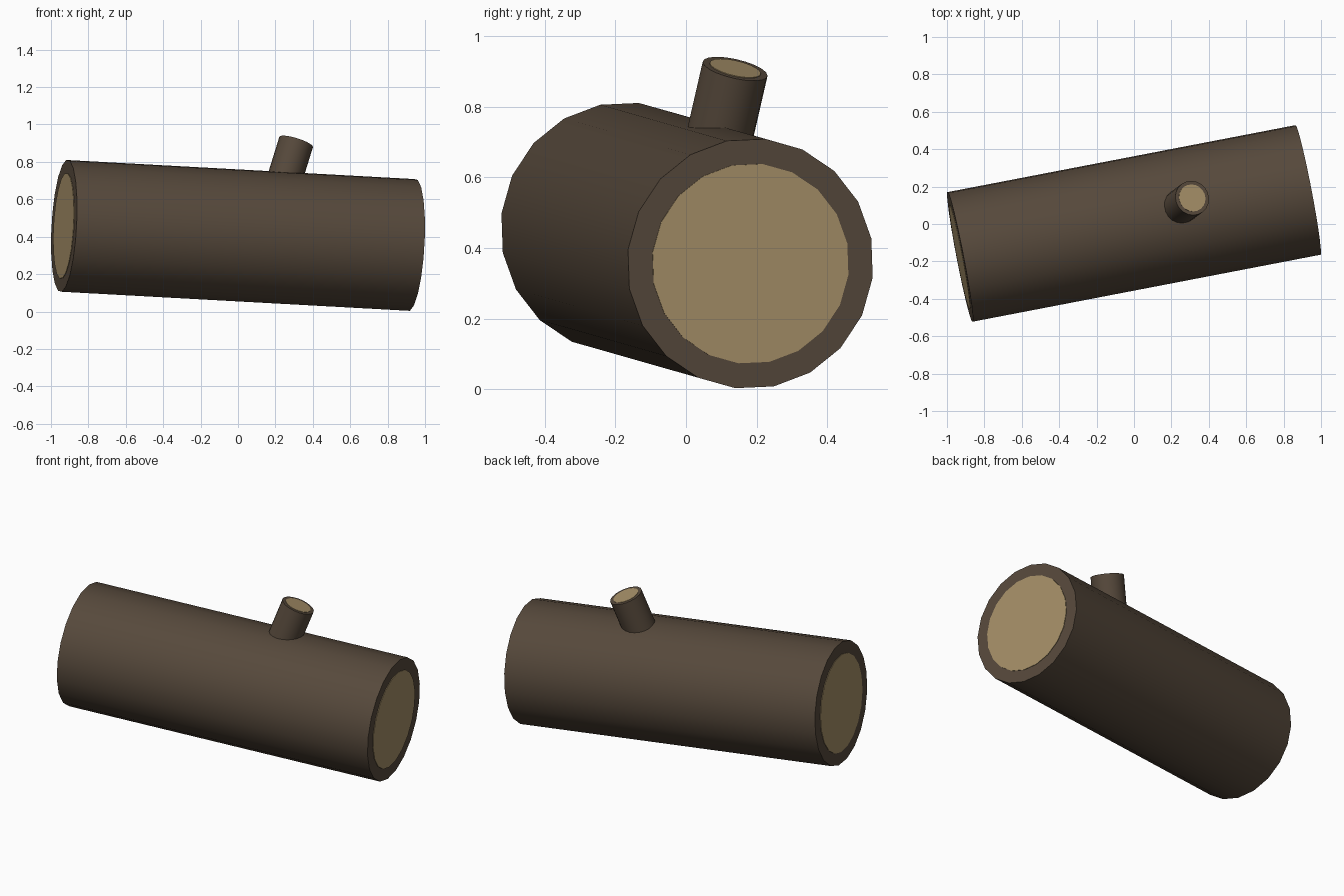
import bpy, math
from mathutils import Vector, Matrix

if "Cube" in bpy.data.objects:
    bpy.data.objects.remove(bpy.data.objects["Cube"])


def material(name, rgb):
    m = bpy.data.materials.new(name)
    m.diffuse_color = (*rgb, 1)
    m.use_nodes = True
    m.node_tree.nodes["Principled BSDF"].inputs["Base Color"].default_value = m.diffuse_color
    return m


BARK = material("bark", (0.093, 0.066, 0.044))
WOOD = material("cut_wood", (0.376, 0.275, 0.138))
SIDES = 20


def cylinder(name, start, end, radius, mat, phase=0.0):
    """Closed cylinder between two points; phase turns it about its axis."""
    start, end = Vector(start), Vector(end)
    axis = (end - start).normalized()
    ref = Vector((0, 1, 0))
    u = (ref - axis * ref.dot(axis)).normalized()
    v = axis.cross(u)
    bpy.ops.mesh.primitive_cylinder_add(vertices=SIDES, radius=radius,
                                        depth=(end - start).length)
    ob = bpy.context.object
    ob.name = name
    turn = Matrix((u, v, axis)).transposed().to_4x4()
    ob.matrix_world = (Matrix.Translation((start + end) / 2) @ turn
                       @ Matrix.Rotation(math.radians(phase), 4, 'Z'))
    ob.data.materials.append(mat)
    bpy.ops.object.shade_smooth_by_angle(angle=math.radians(30))
    return ob


# main trunk
left, right = Vector((-0.93, -0.176, 0.458)), Vector((0.93, 0.182, 0.356))
axis = (right - left).normalized()
PHASE = 11
cylinder("log", left, right, 0.355, BARK, PHASE)

# pale cut faces, barely proud of each end
for name, p, s in (("left_cut_face", left, -1), ("right_cut_face", right, 1)):
    cylinder(name, p - axis * s * 0.01, p + axis * s * 0.003, 0.284, WOOD, PHASE)

# branch stub with its own cut face
tip = Vector((0.311, 0.139, 0.907))
grow = Vector((0.31, 0.23, 1)).normalized()
cylinder("branch_stub", tip - grow * 0.30, tip, 0.094, BARK)
cylinder("branch_cut_face", tip - grow * 0.01, tip + grow * 0.002, 0.074, WOOD)
